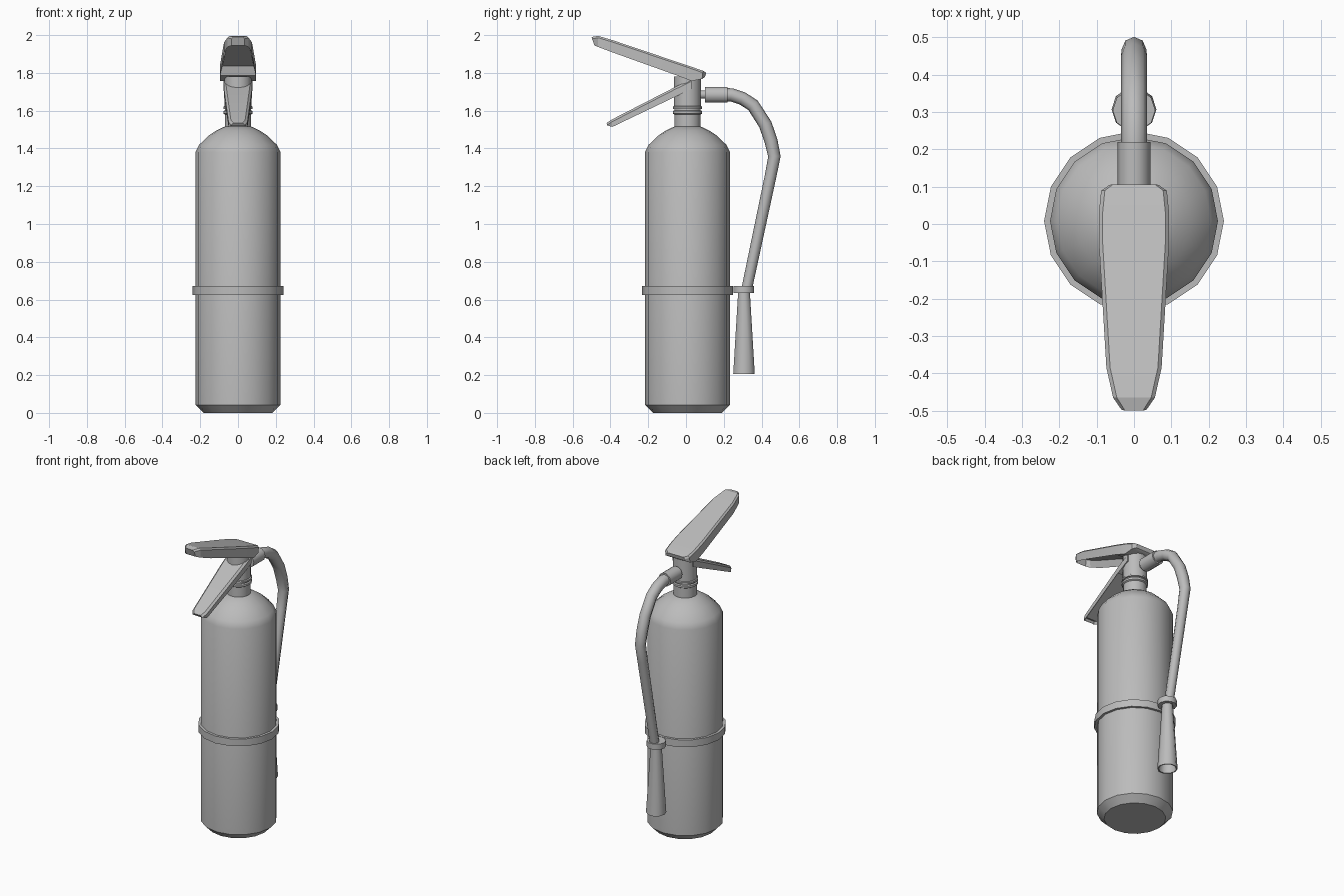
import bpy, bmesh, math
from mathutils import Vector

cube = bpy.data.objects.get("Cube")
if cube:
    bpy.data.objects.remove(cube, do_unlink=True)

grey = bpy.data.materials.new("plain_grey")
grey.use_nodes = True
GREY = (0.5, 0.5, 0.5, 1)
grey.diffuse_color = GREY
grey.node_tree.nodes["Principled BSDF"].inputs["Base Color"].default_value = GREY


def finish(name, bm, angle):
    """Turn a bmesh into a named, shaded object."""
    bmesh.ops.recalc_face_normals(bm, faces=bm.faces)
    mesh = bpy.data.meshes.new(name)
    bm.to_mesh(mesh)
    bm.free()
    mesh.materials.append(grey)
    obj = bpy.data.objects.new(name, mesh)
    bpy.context.collection.objects.link(obj)
    bpy.ops.object.select_all(action="DESELECT")
    obj.select_set(True)
    bpy.context.view_layer.objects.active = obj
    bpy.ops.object.shade_smooth_by_angle(angle=math.radians(angle))
    return obj


def loft(bm, rings, caps=True, closed=False):
    """Bridge rings of points with quads; return the quads of each step."""
    loops = [[bm.verts.new(p) for p in ring] for ring in rings]
    n = len(loops[0])
    pairs = list(zip(loops, loops[1:]))
    if closed:
        pairs.append((loops[-1], loops[0]))
    steps = [[bm.faces.new((a[i], a[(i + 1) % n], b[(i + 1) % n], b[i]))
              for i in range(n)] for a, b in pairs]
    if caps and not closed:
        bm.faces.new(loops[0])
        bm.faces.new(loops[-1])
    return steps


def lathe(name, profile, y, sides, angle=30, closed=False):
    """Revolve (radius, z) points around a vertical axis."""
    bm = bmesh.new()
    turns = [math.tau * i / sides for i in range(sides)]
    loft(bm, [[(r * math.cos(t), y + r * math.sin(t), z) for t in turns]
              for r, z in profile], closed=closed)
    return finish(name, bm, angle)


def tube(name, path, radii, sides, angle=50):
    """Sweep a circle along (y, z) points in the middle plane."""
    bm = bmesh.new()
    pts = [Vector((0, y, z)) for y, z in path]
    rings = []
    for i, p in enumerate(pts):
        ahead = (pts[min(i + 1, len(pts) - 1)] - p).normalized()
        behind = (p - pts[max(i - 1, 0)]).normalized()
        side = Vector((1, 0, 0))
        up = side.cross((ahead + behind).normalized())
        rings.append([p + radii[i] * (side * math.cos(t) + up * math.sin(t))
                      for t in (math.tau * k / sides for k in range(sides))])
    loft(bm, rings)
    return finish(name, bm, angle)


def lever(name, stations, bevel, hollow_steps, wall, depth):
    """Loft a lever from (y, half width, top z, bottom z, bottom y shift)
    and press a channel into its underside."""
    bm = bmesh.new()
    rings = []
    for y, w, top, low, shift in stations:
        half = [(w - bevel, y, top), (w, y + shift * 0.2, top - bevel),
                (w, y + shift, low)]
        rings.append(half + [(-a, b, c) for a, b, c in reversed(half)])
    steps = loft(bm, rings)
    bm.normal_update()
    bmesh.ops.recalc_face_normals(bm, faces=bm.faces)
    underside = [s[2] for s in steps[:hollow_steps]]
    bmesh.ops.inset_region(bm, faces=underside, thickness=wall)
    verts = {v for f in underside for v in f.verts}
    bmesh.ops.translate(bm, verts=list(verts), vec=(0, 0, depth))
    return finish(name, bm, 25)


AXIS = 0.008

# Tank with chamfered foot and rounded shoulder
lathe("tank", [(0.183, 0), (0.225, 0.042), (0.225, 1.38), (0.207, 1.418),
               (0.155, 1.468), (0.115, 1.495), (0.07, 1.516)], AXIS, 16)

# Strap around the tank
lathe("strap", [(0.222, 0.625), (0.241, 0.625), (0.241, 0.672),
                (0.222, 0.672)], AXIS, 16, closed=True)

# Valve neck with two collars
lathe("valve_neck", [(0.07, 1.5), (0.07, 1.58), (0.078, 1.585),
                     (0.078, 1.598), (0.07, 1.602), (0.07, 1.608),
                     (0.078, 1.61), (0.078, 1.62), (0.072, 1.624),
                     (0.072, 1.78)], AXIS, 16)

# Hose fitting, stem and hose
tube("fitting_stem", [(0.05, 1.685), (0.11, 1.685)], [0.022] * 2, 10)
tube("hose_fitting", [(0.1, 1.684), (0.22, 1.684)], [0.044] * 2, 10)
hose = [(0.2, 1.684), (0.24, 1.684), (0.3, 1.664), (0.355, 1.628),
        (0.42, 1.527), (0.45, 1.44), (0.468, 1.358), (0.447, 1.25),
        (0.318, 0.64)]
tube("hose", hose, [0.035] * 6 + [0.033, 0.031, 0.028], 8)

# Nozzle clip and hollow nozzle
lathe("nozzle_clip", [(0.028, 0.635), (0.057, 0.635), (0.057, 0.672),
                      (0.028, 0.672)], 0.305, 10, 40)
lathe("nozzle", [(0.032, 0.65), (0.06, 0.205), (0.053, 0.205),
                 (0.026, 0.6)], 0.307, 10, 40)

# Squeeze lever on top
lever("squeeze_lever",
      [(-0.5, 0.034, 1.99, 1.945, 0.015), (-0.465, 0.056, 1.996, 1.937, 0),
       (-0.385, 0.074, 1.972, 1.907, 0), (-0.05, 0.094, 1.859, 1.787, 0),
       (0.03, 0.094, 1.832, 1.757, 0), (0.09, 0.088, 1.811, 1.768, -0.005),
       (0.106, 0.066, 1.802, 1.778, -0.006)],
      0.01, 3, 0.016, 0.045)

# Fixed carry handle below it
lever("carry_handle",
      [(-0.42, 0.036, 1.535, 1.52, 0.01), (-0.395, 0.05, 1.552, 1.514, 0.005),
       (-0.06, 0.074, 1.724, 1.672, 0), (0.03, 0.076, 1.768, 1.716, 0)],
      0.012, 2, 0.01, 0.015)
